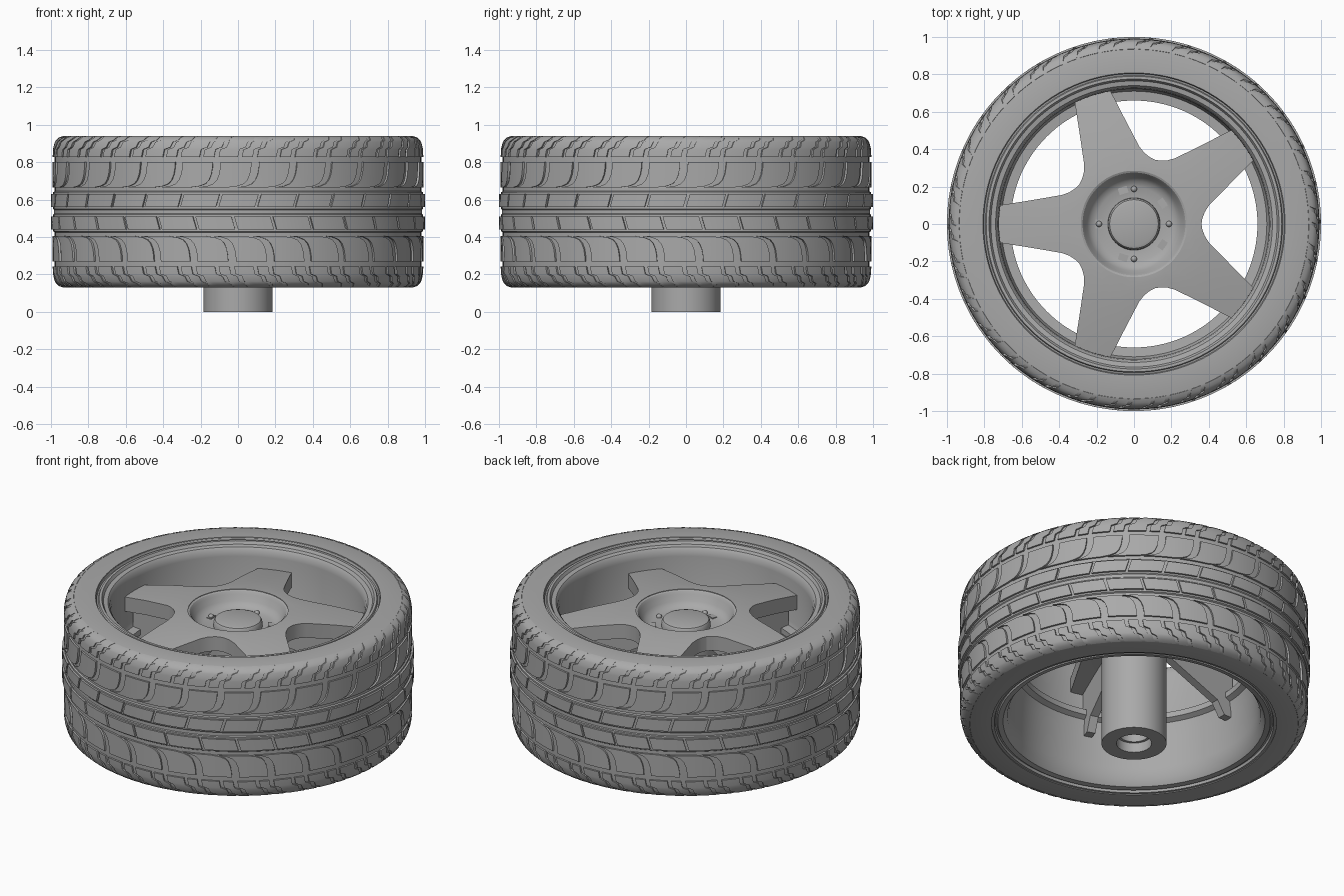
import bpy, bmesh
from math import sin, cos, pi, radians, tau
from mathutils import Matrix

if "Cube" in bpy.data.objects:
    bpy.data.objects.remove(bpy.data.objects["Cube"], do_unlink=True)

GREY = (0.4, 0.4, 0.4, 1)
grey = bpy.data.materials.new("plain_grey")
grey.use_nodes = True
grey.diffuse_color = GREY
grey.node_tree.nodes["Principled BSDF"].inputs["Base Color"].default_value = GREY


def finish(name, bm, angle=30):
    """Turn a bmesh into a shaded object."""
    bmesh.ops.recalc_face_normals(bm, faces=bm.faces)
    mesh = bpy.data.meshes.new(name)
    bm.to_mesh(mesh)
    bm.free()
    mesh.materials.append(grey)
    ob = bpy.data.objects.new(name, mesh)
    bpy.context.collection.objects.link(ob)
    bpy.ops.object.select_all(action='DESELECT')
    ob.select_set(True)
    bpy.context.view_layer.objects.active = ob
    bpy.ops.object.shade_smooth_by_angle(angle=radians(angle))
    return ob


def lathe(name, profile, steps=120, closed=True):
    """Revolve (radius, height) points about the z axis."""
    bm = bmesh.new()
    verts = [bm.verts.new((r, 0, z)) for r, z in profile]
    pairs = list(zip(verts, verts[1:]))
    if closed:
        pairs.append((verts[-1], verts[0]))
    edges = [bm.edges.new(p) for p in pairs]
    bmesh.ops.spin(bm, geom=verts + edges, axis=(0, 0, 1), cent=(0, 0, 0),
                   angle=tau, steps=steps, use_duplicate=False)
    bmesh.ops.remove_doubles(bm, verts=bm.verts, dist=0.0002)
    return finish(name, bm)


def tread(name, rows, count, phase=0.0, flip=False, columns=4):
    """Ring of raised blocks; rows are (height, radius, start, end) in pitches."""
    bm = bmesh.new()
    pitch = tau / count
    for k in range(count):
        layers = []
        for depth in (0.0, 0.022):
            grid = []
            for z, r, a, b in rows:
                line = []
                for c in range(columns + 1):
                    t = (k + phase + a + (b - a) * c / columns) * pitch
                    zz = z - depth * (0.8 if r < 0.97 else 0)
                    rr = r - depth
                    if flip:
                        zz = 2 * MID - zz
                    line.append(bm.verts.new((rr * cos(t), rr * sin(t), zz)))
                grid.append(line)
            layers.append(grid)
        outer, inner = layers
        for i in range(len(rows) - 1):
            for c in range(columns):
                bm.faces.new((outer[i][c], outer[i][c + 1],
                              outer[i + 1][c + 1], outer[i + 1][c]))
        rim_o, rim_i = [
            g[0][:-1] + [row[-1] for row in g[:-1]]
            + g[-1][:0:-1] + [row[0] for row in g[:0:-1]] for g in layers]
        n = len(rim_o)
        for i in range(n):
            j = (i + 1) % n
            bm.faces.new((rim_o[i], rim_i[i], rim_i[j], rim_o[j]))
    return finish(name, bm)


# Tyre carcass, symmetric about its mid height
MID = 0.535
half = [(0.81, 0.94), (0.93, 0.94), (0.95, 0.934), (0.967, 0.918), (0.976, 0.89),
        (0.98, 0.85), (0.98, 0.645), (0.988, 0.64), (0.988, 0.55), (0.984, 0.545)]
lathe("tyre", half + [(r, 2 * MID - z) for r, z in reversed(half)])

# Tread bands, mirrored above and below the middle
lug = [(0.665, -0.55), (0.672, -0.3), (0.685, -0.14), (0.705, -0.05),
       (0.735, 0.01), (0.77, 0.04), (0.80, 0.05)]
zigzag = [(0.828, 0.991, 0), (0.868, 0.989, 0.04), (0.88, 0.987, 0.2), (0.908, 0.979, 0.26),
          (0.918, 0.973, 0.4), (0.932, 0.957, 0.44), (0.94, 0.935, 0.5)]
for side, flip, shift in (("upper", False, 0.0), ("lower", True, 0.4)):
    tread(side + "_rib_blocks", [(0.56, 1.0, 0, 0.93), (0.63, 1.0, 0.1, 1.03)],
          30, shift, flip, 6)
    tread(side + "_lug_blocks", [(z, 0.991, u, u + 0.8) for z, u in lug],
          30, shift, flip)
    tread(side + "_shoulder_wide_blocks", [(z, r, u, u + 0.5) for z, r, u in zigzag],
          30, shift, flip)
    tread(side + "_shoulder_narrow_blocks", [(z, r, u + 0.6, u + 0.88) for z, r, u in zigzag],
          30, shift, flip, 2)

# Rim: stepped lip, straight upper wall, inner ledge, flared lower wall
lathe("rim", [(0.82, 0.935), (0.808, 0.935), (0.803, 0.922), (0.795, 0.922), (0.79, 0.932),
              (0.775, 0.932), (0.765, 0.915), (0.74, 0.91), (0.728, 0.895), (0.722, 0.86),
              (0.72, 0.6), (0.71, 0.575), (0.66, 0.57), (0.66, 0.535), (0.69, 0.52),
              (0.7, 0.45), (0.71, 0.25), (0.72, 0.18), (0.745, 0.145), (0.775, 0.14),
              (0.78, 0.15), (0.79, 0.15), (0.795, 0.135), (0.82, 0.135)])

# Hub: dished centre, raised cap, hollow axle tube
lathe("hub", [(0, 0.808), (0.115, 0.808), (0.13, 0.803), (0.138, 0.79), (0.14, 0.762),
              (0.2, 0.765), (0.23, 0.778), (0.25, 0.8), (0.265, 0.835), (0.275, 0.85),
              (0.29, 0.857), (0.3, 0.85), (0.3, 0.74), (0.185, 0.7), (0.185, 0), (0.1, 0),
              (0.1, 0.06), (0.085, 0.06), (0.085, 0.5), (0, 0.5)], 64, closed=False)


# Five spokes as one star plate that slopes down to the rim
def star_height(r):
    return 0.858 - 0.07 * max(0, (r - 0.29) / 0.43) ** 1.3


SPOKES = [radians(36 + 72 * k) for k in range(5)]
arm = [(0.28, -0.225), (0.312, -0.192), (0.345, -0.17), (0.385, -0.155),
       (0.55, -0.127), (0.718, -0.1), (0.724, -0.035)]
arm += [(x, -y) for x, y in reversed(arm)]
outline = [(x * cos(a) - y * sin(a), x * sin(a) + y * cos(a)) for a in SPOKES for x, y in arm]

bm = bmesh.new()
RINGS = 6
rings = []
for s in range(RINGS + 1):
    ring = []
    for x, y in outline:
        r = (x * x + y * y) ** 0.5
        f = 0.285 / r * (1 - s / RINGS) + s / RINGS
        ring.append((x * f, y * f, star_height(r * f)))
    rings.append(ring)
sheets = [[[bm.verts.new((x, y, z - drop)) for x, y, z in ring] for ring in rings]
          for drop in (0, 0.09)]
count = len(outline)
for i in range(count):
    j = (i + 1) % count
    for sheet in sheets:
        for a, b in zip(sheet, sheet[1:]):
            bm.faces.new((a[i], a[j], b[j], b[i]))
    for s in (0, RINGS):
        bm.faces.new((sheets[0][s][i], sheets[0][s][j], sheets[1][s][j], sheets[1][s][i]))
finish("spokes", bm)

# Tapered stiffening rib under each spoke
bm = bmesh.new()
side = [(0.17, 0.77), (0.71, 0.74), (0.71, 0.42), (0.65, 0.42), (0.6, 0.5), (0.17, 0.68)]
for a in SPOKES:
    face = bm.faces.new([bm.verts.new((x, -0.025, z)) for x, z in side])
    geom = bmesh.ops.extrude_face_region(bm, geom=[face])["geom"]
    top = [v for v in geom if isinstance(v, bmesh.types.BMVert)]
    bmesh.ops.translate(bm, verts=top, vec=(0, 0.05, 0))
    bmesh.ops.rotate(bm, verts=list(face.verts) + top, cent=(0, 0, 0),
                     matrix=Matrix.Rotation(a, 3, 'Z'))
finish("spoke_ribs", bm)

# Four small domed bolts in the dish
bm = bmesh.new()
for k in range(4):
    a = k * pi / 2
    place = Matrix.Translation((0.187 * cos(a), 0.187 * sin(a), 0.768))
    bmesh.ops.create_uvsphere(bm, u_segments=16, v_segments=10, radius=0.016, matrix=place)
finish("bolts", bm)
